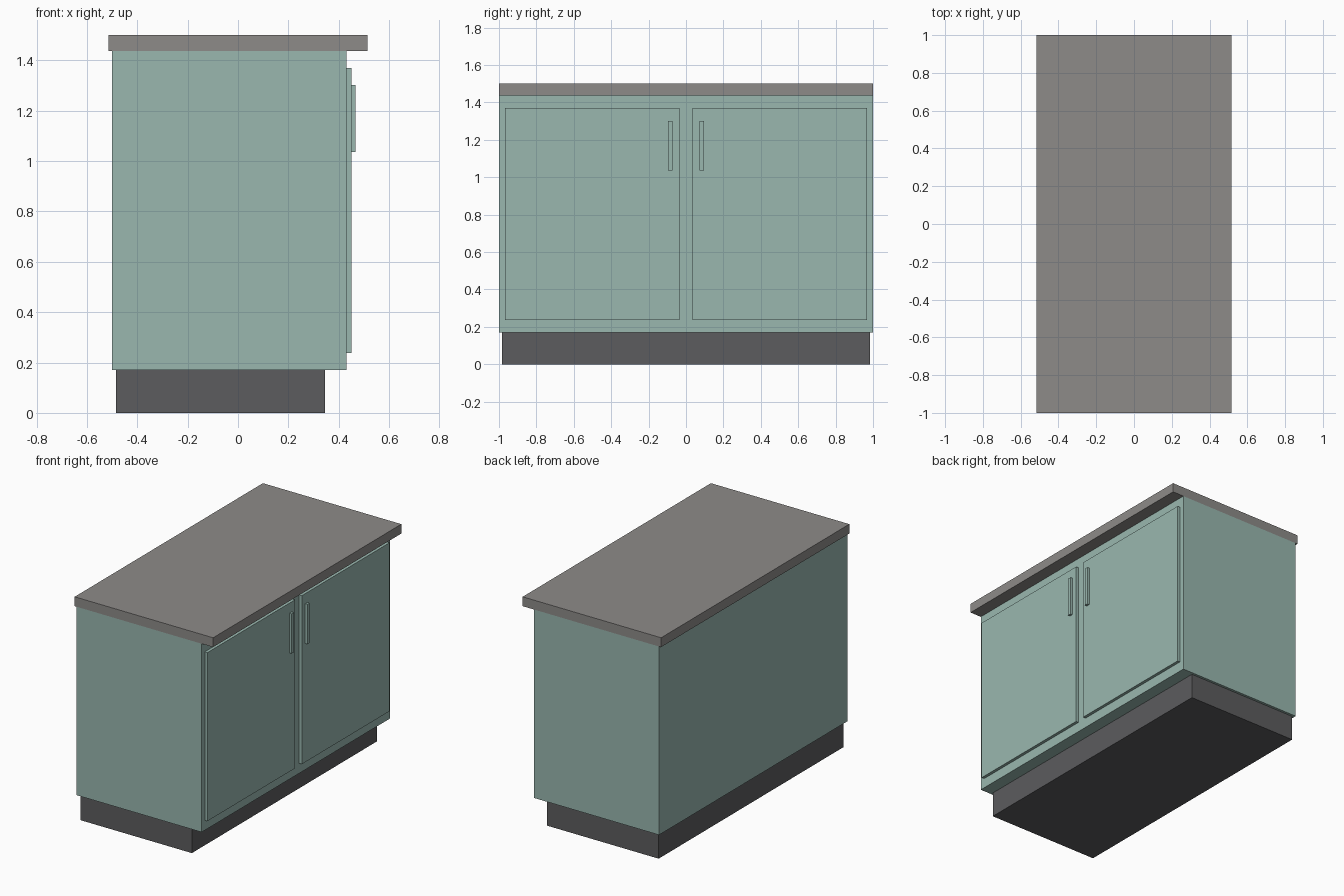
import bpy

default = bpy.data.objects.get("Cube")
if default:
    bpy.data.objects.remove(default, do_unlink=True)


def material(name, rgb):
    mat = bpy.data.materials.new(name)
    mat.use_nodes = True
    mat.diffuse_color = (*rgb, 1)
    bsdf = next(n for n in mat.node_tree.nodes if n.type == "BSDF_PRINCIPLED")
    bsdf.inputs["Base Color"].default_value = (*rgb, 1)
    return mat


def box(name, xs, ys, zs, mat):
    """Flat-shaded box spanning the given ranges on each axis."""
    spans = (xs, ys, zs)
    bpy.ops.mesh.primitive_cube_add(size=1)
    obj = bpy.context.object
    obj.name = name
    obj.location = [(a + b) / 2 for a, b in spans]
    obj.scale = [b - a for a, b in spans]
    bpy.ops.object.transform_apply(location=True, scale=True, rotation=False)
    obj.data.materials.append(mat)
    return obj


teal = material("pale teal paint", (0.32, 0.475, 0.43))
stone = material("warm grey stone", (0.27, 0.26, 0.25))
dark = material("dark grey plinth", (0.107, 0.107, 0.112))

# Plinth, carcass and worktop
box("plinth", (-0.485, 0.345), (-0.983, 0.983), (0, 0.17), dark)
box("cabinet_body", (-0.5, 0.43), (-1, 1), (0.17, 1.437), teal)
box("countertop", (-0.515, 0.515), (-1, 1), (1.437, 1.5), stone)

# Mirrored pair of doors with bar handles
for side, s in (("right", -1), ("left", 1)):
    def across(a, b):
        return sorted((s * a, s * b))
    box(side + "_door", (0.43, 0.45), across(0.035, 0.967), (0.237, 1.37), teal)
    box(side + "_handle", (0.45, 0.466), across(0.071, 0.095), (1.035, 1.302), teal)
